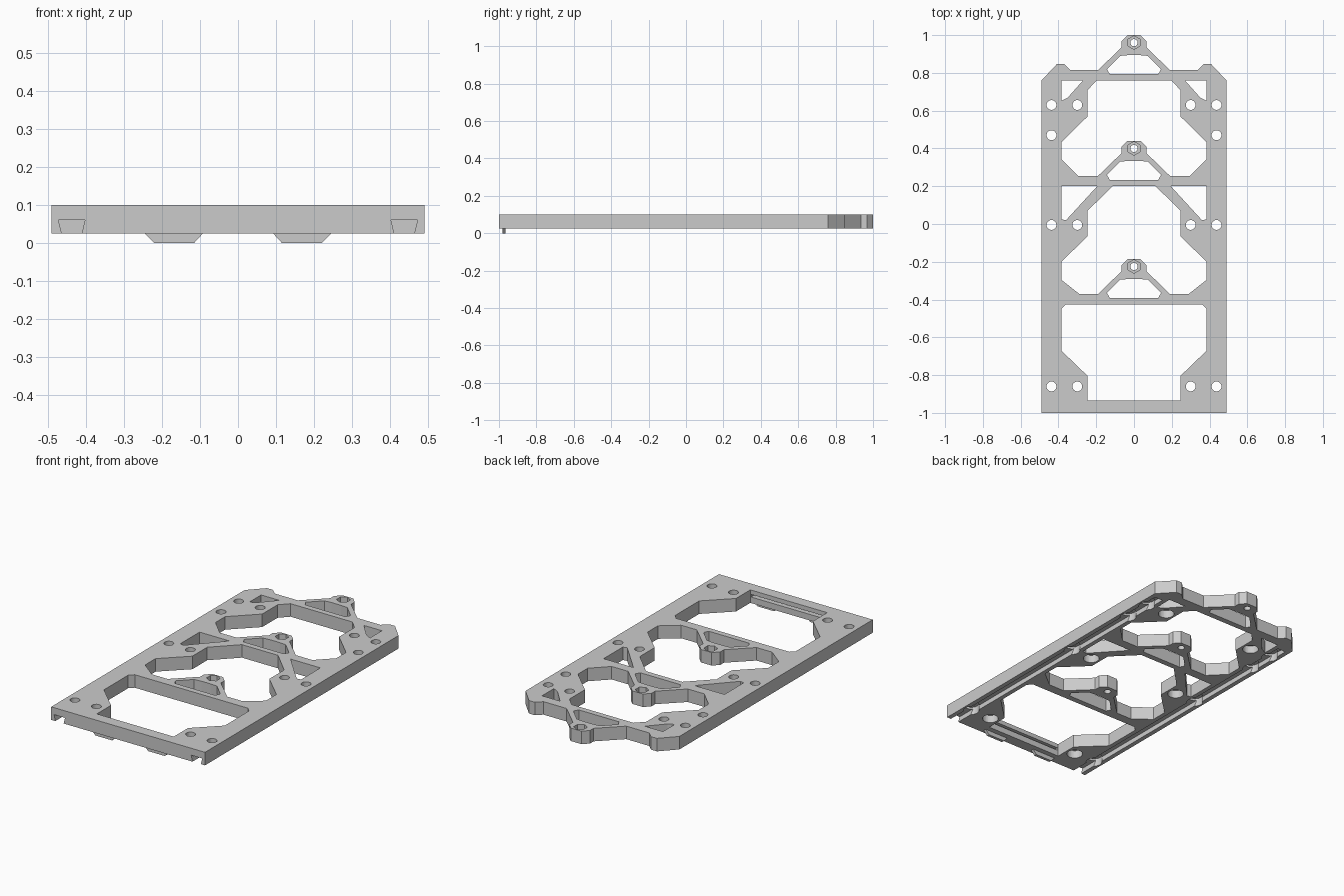
import bpy, bmesh, math

if "Cube" in bpy.data.objects:
    bpy.data.objects.remove(bpy.data.objects["Cube"])

Z0, Z1 = 0.025, 0.10


def prism(bm, pts, a, b, axis='z'):
    """Extrude a 2D polygon from a to b along z (points xy) or y (points xz)."""
    place = (lambda p, t: (p[0], p[1], t)) if axis == 'z' else (lambda p, t: (p[0], t, p[1]))
    lo = [bm.verts.new(place(p, a)) for p in pts]
    hi = [bm.verts.new(place(p, b)) for p in pts]
    n = len(pts)
    bm.faces.new(lo)
    bm.faces.new(hi)
    for i in range(n):
        bm.faces.new((lo[i], lo[(i + 1) % n], hi[(i + 1) % n], hi[i]))


def stepped(bm, x, y, rings):
    """Stack of rings (z, radius, sides) with equal side counts, capped."""
    loops = []
    for z, r, n in rings:
        loops.append([bm.verts.new((x + r * math.cos(2 * math.pi * i / n),
                                    y + r * math.sin(2 * math.pi * i / n), z)) for i in range(n)])
    bm.faces.new(loops[0])
    bm.faces.new(loops[-1])
    for a, b in zip(loops, loops[1:]):
        for i in range(len(a)):
            j = (i + 1) % len(a)
            bm.faces.new((a[i], a[j], b[j], b[i]))


def make(name, bm):
    bmesh.ops.recalc_face_normals(bm, faces=bm.faces)
    me = bpy.data.meshes.new(name)
    bm.to_mesh(me)
    bm.free()
    ob = bpy.data.objects.new(name, me)
    bpy.context.collection.objects.link(ob)
    return ob


def flip(pts):
    return [(-x, y) for x, y in pts]


def sym(half):
    return half + flip(half)[::-1]


def cut(target, bm):
    cutter = make("cutter", bm)
    cutter.hide_render = True
    mod = target.modifiers.new("cut", 'BOOLEAN')
    mod.operation = 'DIFFERENCE'
    mod.solver = 'EXACT'
    mod.object = cutter
    dg = bpy.context.evaluated_depsgraph_get()
    me = bpy.data.meshes.new_from_object(target.evaluated_get(dg))
    target.modifiers.clear()
    target.data = me
    bpy.data.objects.remove(cutter)


# Upper edge of a truss with its boss, right half, from outside to centre
def boss_edge(cy):
    return [(0.19, cy - 0.145), (0.066, cy - 0.025), (0.066, cy + 0.008), (0.034, cy + 0.04)]


bosses = [0.96, 0.40, -0.225]

# Plate outline
bm = bmesh.new()
prism(bm, sym([(0.49, -1), (0.49, 0.76), (0.408, 0.847), (0.37, 0.847), (0.337, 0.815)]
              + boss_edge(0.96)), Z0, Z1)
plate = make("mounting_plate", bm)

# Windows
bm = bmesh.new()
windows = [
    sym(boss_edge(0.40)[::-1] + [(0.295, 0.255), (0.385, 0.345), (0.385, 0.433),
        (0.245, 0.57), (0.245, 0.71), (0.197, 0.76)]),
    sym(boss_edge(-0.225)[::-1] + [(0.29, -0.37), (0.385, -0.295), (0.385, -0.20),
        (0.245, -0.065), (0.245, 0.07), (0.115, 0.20)]),
    sym([(0.245, -0.935), (0.245, -0.805), (0.385, -0.67), (0.385, -0.45), (0.36, -0.425)]),
]
for cy in bosses:
    windows.append(sym([(0.128, cy - 0.167), (0.143, cy - 0.14), (0.073, cy - 0.07), (0.03, cy - 0.066)]))
corner = [(0.27, 0.76), (0.385, 0.76), (0.385, 0.652), (0.35, 0.67)]
side = [(0.195, 0.20), (0.385, 0.20), (0.385, 0.025), (0.36, 0.02)]
windows += [corner, flip(corner), side, flip(side)]
for w in windows:
    prism(bm, w, -0.1, 0.2)
cut(plate, bm)

# Counterbored screw holes and hexagonal nut pockets
bm = bmesh.new()
for s in (-1, 1):
    for x, y in ((0.437, 0.63), (0.30, 0.63), (0.437, 0.47), (0.437, -0.005),
                 (0.30, -0.005), (0.437, -0.86), (0.30, -0.86)):
        stepped(bm, s * x, y, [(-0.1, 0.043, 32), (0.07, 0.043, 32), (0.07, 0.026, 32), (0.2, 0.026, 32)])
for cy in bosses:
    stepped(bm, 0, cy, [(-0.1, 0.019, 24), (0.07, 0.019, 24)])
cut(plate, bm)
bm = bmesh.new()
for cy in bosses:
    hexagon = [(0.036 * math.sin(i * math.pi / 3), cy + 0.036 * math.cos(i * math.pi / 3)) for i in range(6)]
    prism(bm, hexagon, 0.05, 0.2)
cut(plate, bm)

# Dovetail rail grooves and the slot inside the front bar
bm = bmesh.new()
groove = [(0.411, 0.015), (0.461, 0.015), (0.472, 0.06), (0.402, 0.06)]
groove = [(0.413, 0.015), (0.451, 0.015), (0.472, 0.06), (0.402, 0.06)]
groove = [(0.413, 0.015), (0.413 + 0.048, 0.015), (0.472, 0.06), (0.402, 0.06)]
for g in (groove, flip(groove)):
    prism(bm, g, -1.1, 0.73, 'y')
prism(bm, [(-0.24, 0.06), (0.24, 0.06), (0.24, 0.075), (-0.24, 0.075)], -0.97, -0.9, 'y')
cut(plate, bm)

# Small locating tabs under the front bar
tab = [(0.092, Z0), (0.245, Z0), (0.221, 0), (0.115, 0)]
for name, p in (("right_tab", tab), ("left_tab", flip(tab))):
    bm = bmesh.new()
    prism(bm, p, -0.982, -0.965, 'y')
    make(name, bm)
